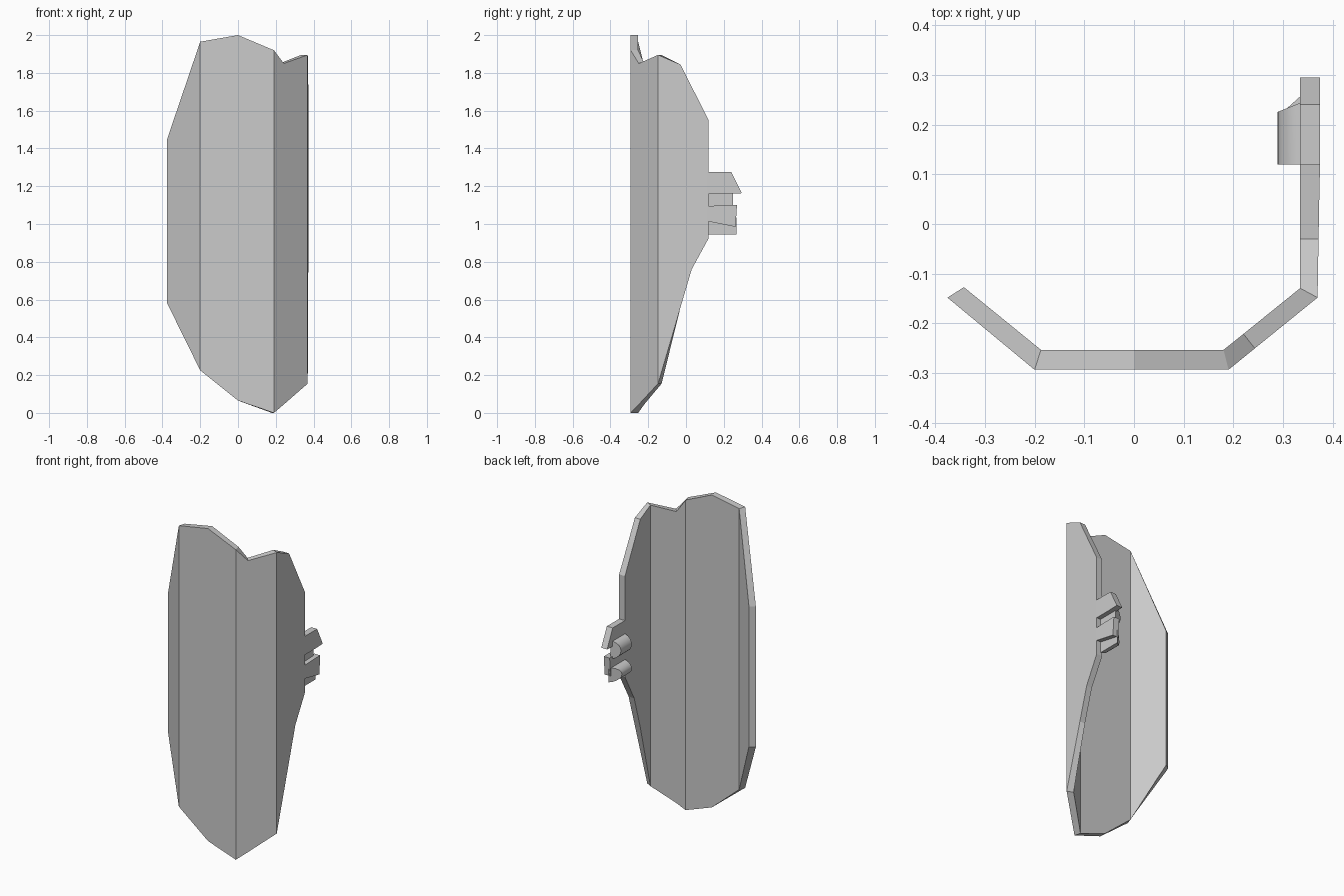
import bpy, bmesh, math

cube = bpy.data.objects.get("Cube")
if cube:
    bpy.data.objects.remove(cube)

grey = bpy.data.materials.new("plain grey")
grey.use_nodes = True
grey.diffuse_color = (0.6, 0.6, 0.6, 1)
grey.node_tree.nodes["Principled BSDF"].inputs["Base Color"].default_value = (0.6, 0.6, 0.6, 1)


def loft(name, rings):
    """Skin a closed solid through rings that share one vertex count."""
    bm = bmesh.new()
    loops = [[bm.verts.new(p) for p in ring] for ring in rings]
    count = len(loops[0])
    for a, b in zip(loops, loops[1:]):
        for i in range(count):
            j = (i + 1) % count
            bm.faces.new((a[i], a[j], b[j], b[i]))
    bm.faces.new(loops[0])
    bm.faces.new(loops[-1][::-1])
    bmesh.ops.recalc_face_normals(bm, faces=bm.faces)
    mesh = bpy.data.meshes.new(name)
    bm.to_mesh(mesh)
    bm.free()
    mesh.materials.append(grey)
    obj = bpy.data.objects.new(name, mesh)
    bpy.context.collection.objects.link(obj)
    return obj


# Bent plate: outer x, y, inner x, y, bottom z, top z for each upright section
columns = [
    (-0.375, -0.148, -0.342, -0.127, 0.58, 1.45),
    (-0.2, -0.293, -0.187, -0.253, 0.225, 1.965),
    (0, -0.293, 0, -0.253, 0.065, 2),
    (0.19, -0.293, 0.18, -0.253, 0, 1.92),
    (0.243, -0.25, 0.22, -0.221, 0.045, 1.85),
    (0.369, -0.148, 0.334, -0.129, 0.155, 1.895),
    (0.371, -0.03, 0.334, -0.03, 0.556, 1.845),
    (0.372, 0.03, 0.334, 0.03, 0.76, 1.727),
    (0.374, 0.12, 0.334, 0.12, 0.925, 1.55),
]
loft("bent_plate", [
    [(ox, oy, lo), (ox, oy, hi), (ix, iy, hi), (ix, iy, lo)]
    for ox, oy, ix, iy, lo, hi in columns])

# Flat prongs on the rear edge of the side panel
prongs = {
    "upper_prong": [(0.11, 1.275), (0.24, 1.275), (0.295, 1.163), (0.23, 1.16), (0.11, 1.16)],
    "lower_prong": [(0.11, 1.095), (0.225, 1.1), (0.27, 1.1), (0.262, 0.985), (0.11, 1.015)],
}
for name, outline in prongs.items():
    loft(name, [[(x, y, z) for y, z in outline] for x in (0.334, 0.374)])


# Rounded grips bulging inward behind the prongs, with slanted ends
def grip(name, z, half, end, slope):
    arc = [math.pi * i / 10 for i in range(11)]
    section = [(0.345 - 0.057 * math.sin(a), z + half * math.cos(a)) for a in arc]
    front = [(x, 0.12, h) for x, h in section]
    back = [(x, end + slope * (x - 0.288), h) for x, h in section]
    obj = loft(name, [front, back])
    bpy.ops.object.select_all(action="DESELECT")
    obj.select_set(True)
    bpy.context.view_layer.objects.active = obj
    bpy.ops.object.shade_smooth_by_angle(angle=math.radians(35))


grip("upper_grip", 1.14, 0.055, 0.225, 0.4)
grip("lower_grip", 0.99, 0.045, 0.215, 0.9)
